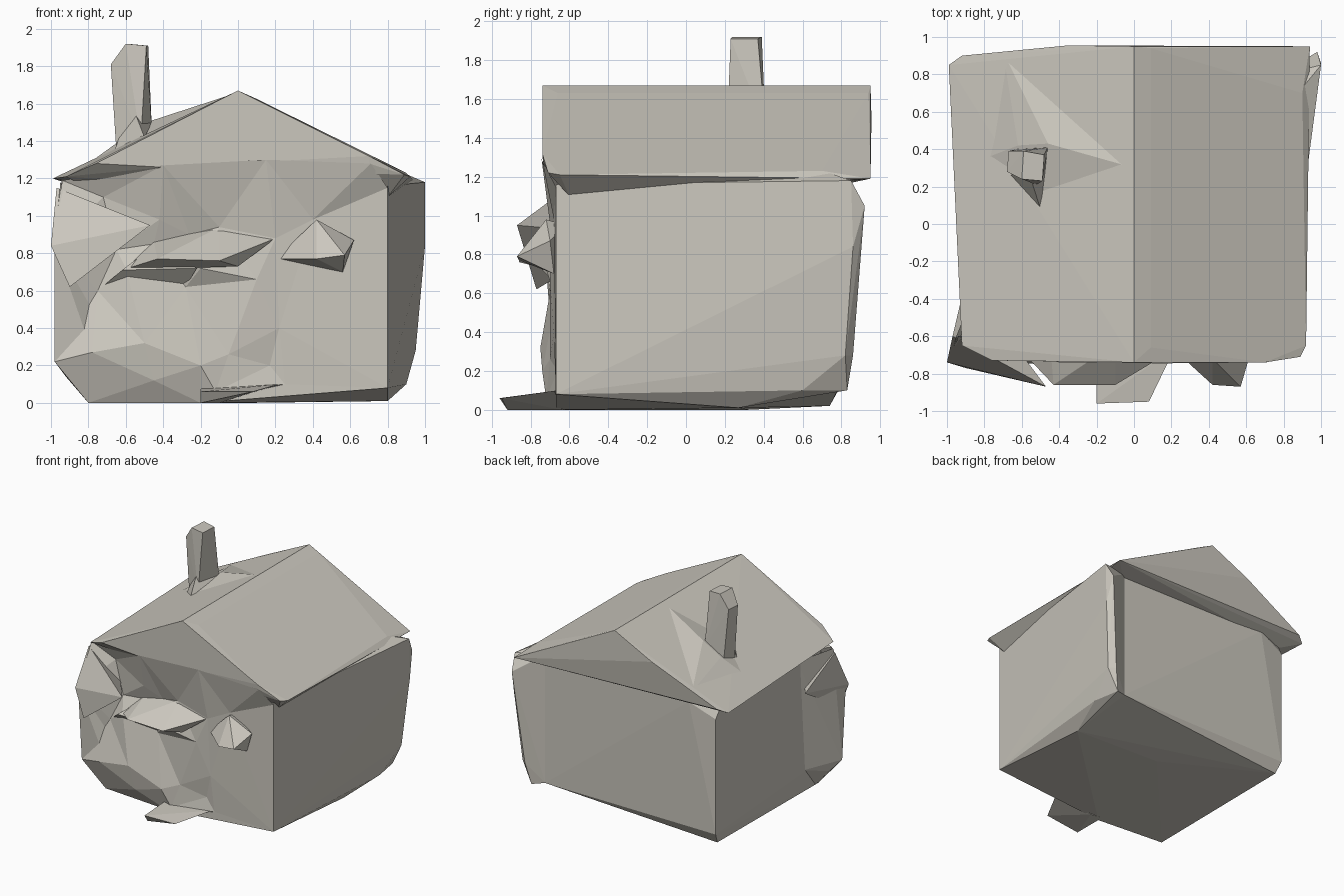
import bpy, bmesh
from mathutils import Vector
from mathutils.geometry import delaunay_2d_cdt

stone = bpy.data.materials.new("warm_grey_stone")
stone.diffuse_color = (0.60, 0.575, 0.515, 1)


def finish(name, bm):
    mesh = bpy.data.meshes.new(name)
    bm.to_mesh(mesh)
    bm.free()
    mesh.materials.append(stone)
    obj = bpy.data.objects.new(name, mesh)
    bpy.context.collection.objects.link(obj)
    return obj


def hull(name, points, open_front=False):
    """Faceted solid wrapped around a few corner points."""
    bm = bmesh.new()
    for p in points:
        bm.verts.new(p)
    bmesh.ops.convex_hull(bm, input=bm.verts[:])
    loose = [v for v in bm.verts if not v.link_faces]
    bmesh.ops.delete(bm, geom=loose, context='VERTS')
    bmesh.ops.recalc_face_normals(bm, faces=bm.faces[:])
    if open_front:
        bm.normal_update()
        front = [f for f in bm.faces if f.normal.y < -0.8]
        bmesh.ops.delete(bm, geom=front, context='FACES')
    bmesh.ops.dissolve_limit(bm, angle_limit=0.02, verts=bm.verts[:], edges=bm.edges[:])
    return finish(name, bm)


def relief(name, points):
    """Triangulated wall: points are (x, z, y depth)."""
    flat = [Vector((x, z)) for x, z, y in points]
    verts, _, faces, orig, _, _ = delaunay_2d_cdt(flat, [], [], 0, 1e-5)
    bm = bmesh.new()
    vs = [bm.verts.new((v.x, points[o[0]][2], v.y)) for v, o in zip(verts, orig)]
    for f in faces:
        bm.faces.new([vs[i] for i in f])
    bm.normal_update()
    for f in bm.faces:
        if f.normal.y > 0:
            f.normal_flip()
    return finish(name, bm)


# House body: back wall set in under the gable, bottom edges rising at the right
hull("house_body", [
    (.80, -.67, .08), (.80, -.67, 1.15), (.80, .27, .01), (.04, .32, .0),
    (.76, .79, .12), (.76, .79, 1.20),
    (-.80, -.62, .0), (-.20, -.67, .0), (-.83, -.60, .20), (-.84, -.60, 1.18),
    (-.81, .74, .02), (-.83, .79, .11), (-.83, .79, 1.08), (-.84, .74, 1.17), (-.60, .82, 1.18),
], open_front=True)

# Right wall flares outward to a corner standing proud of the back wall
hull("right_wall", [
    (.80, -.67, .08), (.80, -.67, 1.16), (.80, .27, .01),
    (.90, .60, .10), (.95, .82, .28), (1.0, .86, .84), (1.0, .85, 1.18),
    (.90, .86, .28), (.86, .83, .10), (.98, .92, 1.05),
    (.76, .79, .12), (.76, .79, 1.20), (.86, .68, 1.24)])

# Short wing at the front left corner
hull("left_wing", [
    (-.98, -.68, .22), (-.98, -.73, .85), (-.95, -.60, 1.18), (-.82, -.38, .20),
    (-.83, -.30, 1.15), (-.78, -.66, .27), (-.80, -.58, .0), (-.92, -.60, .14),
    (-.75, -.60, .60)])

# Roof: two slopes with clipped eave corners and a low soffit
roof = [(0, -.74, 1.67), (0, .95, 1.67), (.09, -.66, 1.63), (.09, .94, 1.63)]
roof += [(-.92, -.65, 1.21), (-.76, -.73, 1.28), (-.99, .85, 1.20), (-.92, .90, 1.23), (-.35, .955, 1.50)]
roof += [(.92, -.65, 1.21), (.89, -.71, 1.22), (.70, -.74, 1.32), (.90, .70, 1.23), (.94, .95, 1.19)]
roof += [(.80, -.60, 1.10), (.80, .30, 1.17), (-.84, -.58, 1.17), (-.84, .76, 1.15), (.78, .79, 1.17),
         (-.40, -.735, 1.26), (.70, -.735, 1.28)]
hull("roof", roof)

# Weathered front wall with hollows and bulges
relief("front_wall", [
    (.80, .08, -.67), (.80, 1.15, -.67), (.71, 1.28, -.74), (-.40, 1.27, -.74),
    (.15, 1.30, -.745), (-.94, 1.19, -.60), (-.98, .85, -.73), (-.98, .22, -.68),
    (-.80, .0, -.62), (-.20, .0, -.67), (.25, .10, -.67),
    (.22, .40, -.68), (.10, .66, -.70), (.20, .88, -.69), (.17, .20, -.66),
    (-.05, .26, -.70), (-.12, .06, -.72), (-.20, .20, -.74), (-.20, .72, -.72),
    (-.28, .62, -.66), (-.50, .32, -.75), (-.75, .60, -.63), (-.78, .27, -.73),
    (-.45, .12, -.72), (-.60, .72, -.68), (-.45, .85, -.62), (-.42, .98, -.66),
    (-.26, .90, -.63), (-.10, .94, -.66), (.40, .98, -.68), (-.72, 1.10, -.60),
    (-.65, .82, -.60),
])

# Canopy over the doorway
hull("door_canopy", [
    (-.43, -.86, .77), (-.10, -.86, .76), (-.62, -.66, .71), (0, -.74, .73),
    (.20, -.68, .88), (-.45, -.62, .86), (-.10, -.64, .94), (-.26, -.63, .90)])

# Ledge above the lower left bay
hull("bay_ledge", [
    (-.62, -.72, .71), (-.22, -.74, .72), (-.75, -.61, .60), (-.28, -.64, .62),
    (-.45, -.60, .84)])

# Window box on the right
hull("window_box", [
    (.42, -.72, .98), (.42, -.86, .77), (.57, -.87, .79), (.62, -.70, .87),
    (.56, -.68, .70), (.20, -.66, .77), (.42, -.62, .95)])

# Jagged shutter at the left corner
hull("left_shutter", [
    (-.97, -.60, 1.15), (-1.0, -.74, .84), (-.47, -.87, .95), (-.90, -.77, .62),
    (-.96, -.74, .79), (-.72, -.60, .95), (-.90, -.3, .90)])

# Door step with an undercut right side
hull("door_step", [
    (-.20, -.96, .06), (-.20, -.92, .0), (.08, -.95, .06),
    (.22, -.66, .10), (-.20, -.62, .08), (-.20, -.62, .0), (-.10, -.64, .0)])

# Chimney and the sloped skirt at its foot
hull("chimney", [
    (-.60, .24, 1.92), (-.49, .23, 1.91), (-.48, .37, 1.91), (-.59, .39, 1.92),
    (-.68, .28, 1.81), (-.67, .39, 1.81),
    (-.65, .28, 1.34), (-.63, .40, 1.36), (-.46, .41, 1.45), (-.52, .21, 1.40)])
hull("chimney_foot", [
    (-.57, .30, 1.60), (-.50, .08, 1.42), (-.46, .41, 1.50), (-.66, .26, 1.35)])
hull("chimney_skirt", [
    (-.80, .35, 1.28), (-.70, .92, 1.33), (-.25, .35, 1.54), (0, .30, 1.66),
    (-.46, .43, 1.51), (-.62, .42, 1.41), (-.50, .12, 1.42), (-.50, .35, 1.40)])
